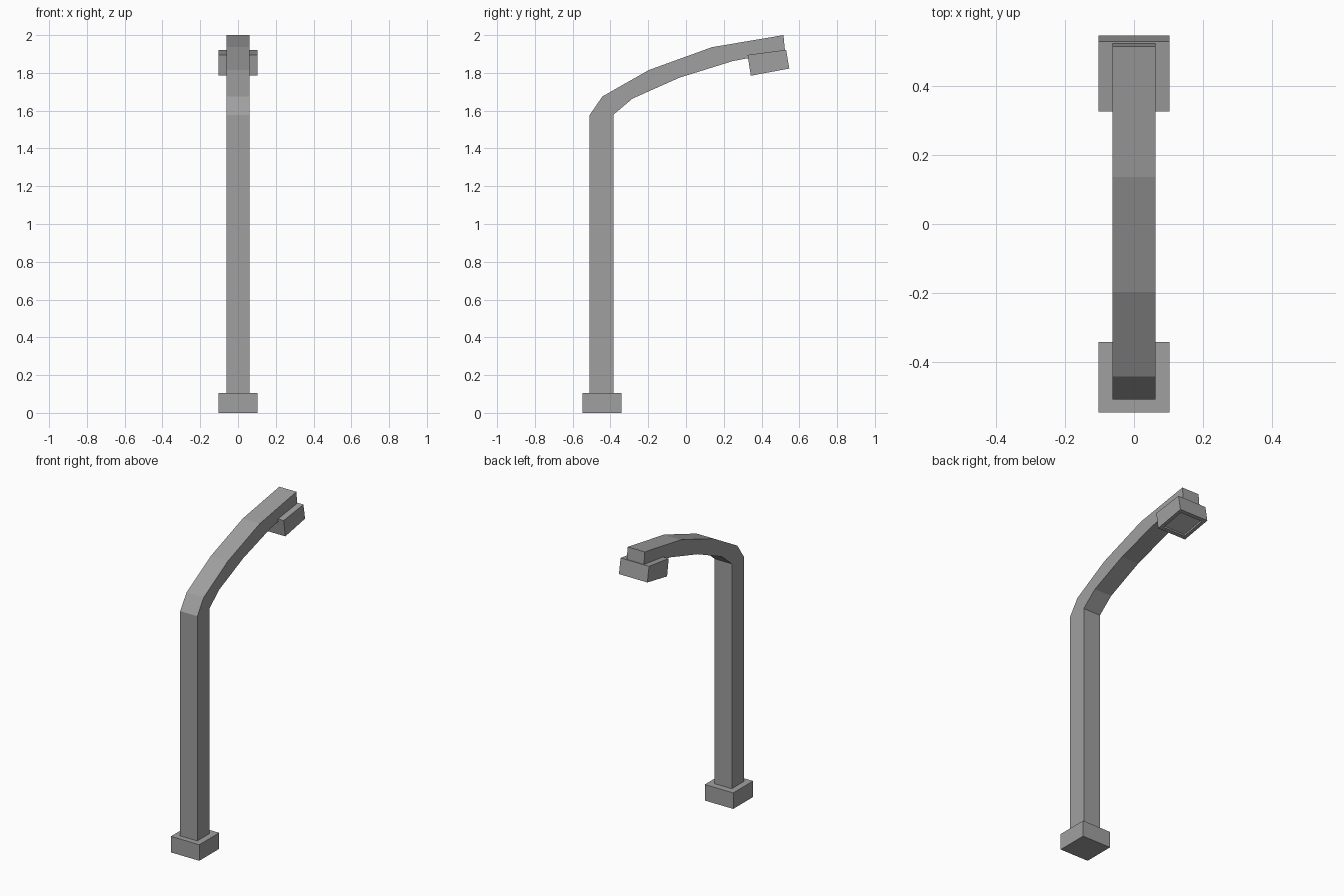
import bpy, bmesh

if "Cube" in bpy.data.objects:
    bpy.data.objects.remove(bpy.data.objects["Cube"])


def material(name, value):
    mat = bpy.data.materials.new(name)
    mat.diffuse_color = (value, value, value, 1)
    mat.use_nodes = True
    mat.node_tree.nodes["Principled BSDF"].inputs["Base Color"].default_value = mat.diffuse_color
    return mat


DARK = material("dark_metal", 0.35)
PANE = material("light_pane", 0.5)


def extrude_profile(pts, half):
    """Extrude a (y, z) outline across x, centred on x = 0."""
    bm = bmesh.new()
    face = bm.faces.new([bm.verts.new((-half, y, z)) for y, z in pts])
    res = bmesh.ops.extrude_face_region(bm, geom=[face])
    verts = [g for g in res["geom"] if isinstance(g, bmesh.types.BMVert)]
    bmesh.ops.translate(bm, verts=verts, vec=(2 * half, 0, 0))
    bmesh.ops.recalc_face_normals(bm, faces=bm.faces[:])
    return bm


def finish(name, bm, *mats):
    mesh = bpy.data.meshes.new(name)
    bm.to_mesh(mesh)
    bm.free()
    for mat in mats:
        mesh.materials.append(mat)
    obj = bpy.data.objects.new(name, mesh)
    bpy.context.collection.objects.link(obj)
    return obj


# Square foot block
finish("base", extrude_profile([(-0.547, 0), (-0.342, 0), (-0.342, 0.105), (-0.547, 0.105)], 0.103), DARK)

# Post and curved arm: outer and inner edges paired from foot to tip
outer = [(-0.51, 0.1), (-0.51, 1.577), (-0.443, 1.675), (-0.197, 1.815), (0.137, 1.936), (0.516, 2.0)]
inner = [(-0.385, 0.1), (-0.385, 1.578), (-0.283, 1.664), (-0.034, 1.775), (0.246, 1.862), (0.524, 1.915)]
bm = bmesh.new()
rings = []
for (yo, zo), (yi, zi) in zip(outer, inner):
    rings.append([bm.verts.new(c) for c in ((-0.062, yo, zo), (0.062, yo, zo), (0.062, yi, zi), (-0.062, yi, zi))])
for a, b in zip(rings, rings[1:]):
    for i in range(4):
        j = (i + 1) % 4
        bm.faces.new((a[i], a[j], b[j], b[i]))
bm.faces.new(rings[0])
bm.faces.new(rings[-1])
bmesh.ops.recalc_face_normals(bm, faces=bm.faces[:])
finish("post_and_arm", bm, DARK)

# Tilted lamp head with a recessed light pane underneath
bm = extrude_profile([(0.326, 1.895), (0.343, 1.785), (0.547, 1.823), (0.53, 1.922)], 0.103)
bm.normal_update()
under = min(bm.faces, key=lambda f: f.normal.z)
bmesh.ops.inset_region(bm, faces=[under], thickness=0.033)
bmesh.ops.inset_region(bm, faces=[under], thickness=0.003, depth=-0.01)
under.material_index = 1
finish("lamp_head", bm, DARK, PANE)
